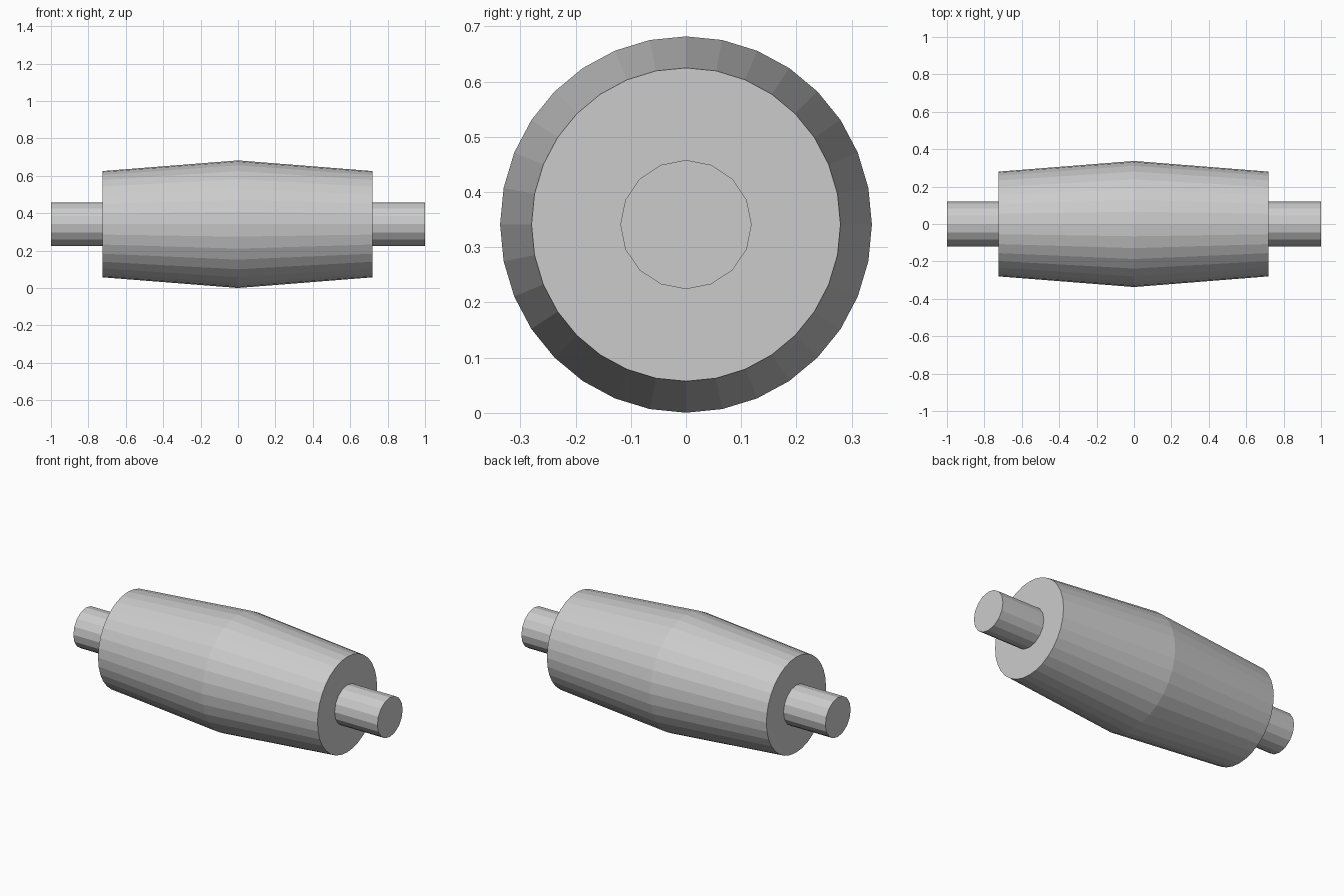
import bpy, bmesh, math

if "Cube" in bpy.data.objects:
    bpy.data.objects.remove(bpy.data.objects["Cube"])

CZ = 0.341  # axis height

grey = bpy.data.materials.new("plain grey")
grey.diffuse_color = (0.6, 0.6, 0.6, 1)
grey.use_nodes = True
grey.node_tree.nodes["Principled BSDF"].inputs["Base Color"].default_value = grey.diffuse_color


def turned(name, profile, sides):
    """Closed flat-faced body along x from (x, y radius, z radius) stations."""
    bm = bmesh.new()
    rings = []
    for x, ry, rz in profile:
        rings.append([bm.verts.new((x, ry * math.sin(a), CZ + rz * math.cos(a)))
                      for a in (2 * math.pi * i / sides for i in range(sides))])
    for a, b in zip(rings, rings[1:]):
        for i in range(sides):
            j = (i + 1) % sides
            bm.faces.new((a[i], a[j], b[j], b[i]))
    bm.faces.new(rings[0])
    bm.faces.new(rings[-1])
    bmesh.ops.recalc_face_normals(bm, faces=bm.faces)
    mesh = bpy.data.meshes.new(name)
    bm.to_mesh(mesh)
    bm.free()
    mesh.materials.append(grey)
    obj = bpy.data.objects.new(name, mesh)
    bpy.context.collection.objects.link(obj)
    return obj


# crowned drum, widest in the middle
turned("roller_drum", [(-0.725, 0.28, 0.284), (0, 0.337, 0.341), (0.719, 0.28, 0.284)], 32)

# shaft stubs on both ends
for side, name, inner in ((-1, "left_shaft", 0.725), (1, "right_shaft", 0.719)):
    turned(name, [(side * inner, 0.119, 0.117), (side, 0.119, 0.117)], 16)
